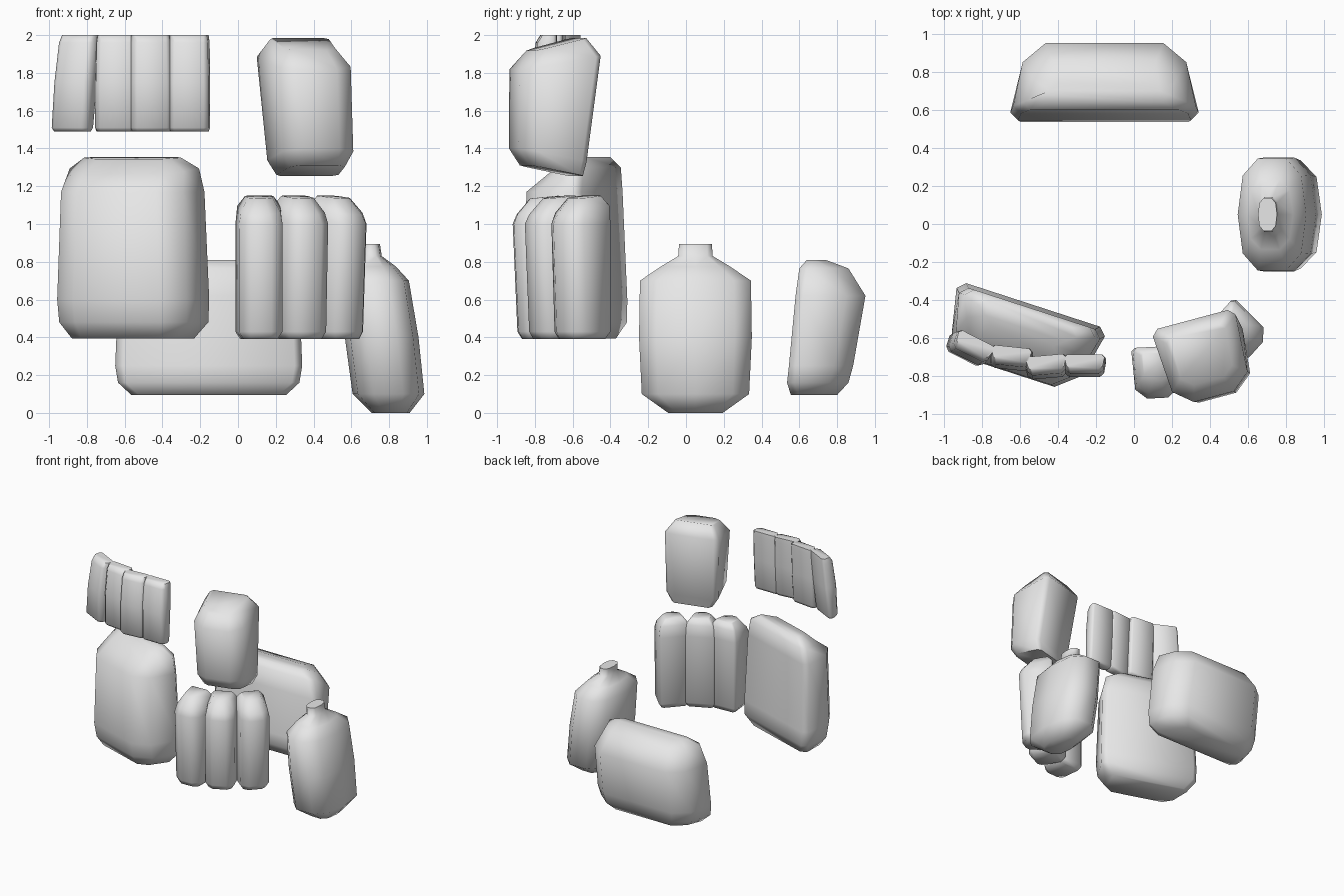
import bpy, bmesh, math
from mathutils import Matrix

if "Cube" in bpy.data.objects:
    bpy.data.objects.remove(bpy.data.objects["Cube"])

grey = bpy.data.materials.new("plain_grey")
grey.diffuse_color = (0.8, 0.8, 0.8, 1)
grey.use_nodes = True
grey.node_tree.nodes["Principled BSDF"].inputs["Base Color"].default_value = grey.diffuse_color


def loft(name, rings, loc, yaw=0, lean=0, angle=60):
    """Skin a stack of closed rings, turn it, then shear it sideways with height."""
    bm = bmesh.new()
    rows = [[bm.verts.new(p) for p in ring] for ring in rings]
    n = len(rows[0])
    for lo, hi in zip(rows, rows[1:]):
        for i in range(n):
            j = (i + 1) % n
            bm.faces.new((lo[i], lo[j], hi[j], hi[i]))
    bm.faces.new(rows[0][::-1])
    bm.faces.new(rows[-1])
    bm.transform(Matrix.Rotation(math.radians(yaw), 4, 'Z'))
    z_mid = (rings[0][0][2] + rings[-1][0][2]) / 2
    for v in bm.verts:
        v.co.x += loc[0] + lean * (v.co.z - z_mid)
        v.co.y += loc[1]
    bmesh.ops.recalc_face_normals(bm, faces=bm.faces)
    mesh = bpy.data.meshes.new(name)
    bm.to_mesh(mesh)
    bm.free()
    mesh.materials.append(grey)
    obj = bpy.data.objects.new(name, mesh)
    bpy.context.collection.objects.link(obj)
    bpy.ops.object.select_all(action='DESELECT')
    obj.select_set(True)
    bpy.context.view_layer.objects.active = obj
    bpy.ops.object.shade_smooth_by_angle(angle=math.radians(angle))
    return obj


def pouch_ring(z, w, back, front, c, slope=0, t=0.05):
    """Eight-sided section: flat back, sides tapering in, chamfered front."""
    e = min(0.04, 0.15 * w)
    half = [(w - e, back), (w, back - e), (w - t, front + c), (w - t - 1.2 * c, front)]
    pts = half + [(-x, y) for x, y in reversed(half)]
    return [(x, y, z + slope * (y - back)) for x, y in pts]


def pouch(name, sections, loc, yaw=0, lean=0, t=0.05):
    return loft(name, [pouch_ring(*s, t=t) for s in sections], loc, yaw, lean)


def oval_ring(z, rx, ry, sides=10, power=0.75):
    pts = []
    for i in range(sides):
        a = 2 * math.pi * i / sides
        c, s = math.cos(a), math.sin(a)
        pts.append((rx * math.copysign(abs(c) ** power, c),
                    ry * math.copysign(abs(s) ** power, s), z))
    return pts


# Wide pack at the back
pouch("back_pack", [
    (0.095, 0.41, -0.555, -0.80, 0.08),
    (0.16, 0.48, -0.535, -0.86, 0.10),
    (0.25, 0.495, -0.545, -0.885, 0.10),
    (0.62, 0.48, -0.58, -0.95, 0.10),
    (0.765, 0.43, -0.60, -0.86, 0.09),
    (0.81, 0.34, -0.64, -0.74, 0.04)], (-0.155, 0), yaw=180)

# Large bag on the left
pouch("large_bag", [
    (0.395, 0.34, -0.04, -0.30, 0.06),
    (0.48, 0.405, 0.0, -0.355, 0.10),
    (0.60, 0.41, 0.0, -0.375, 0.10),
    (1.17, 0.39, -0.02, -0.37, 0.10),
    (1.30, 0.36, -0.02, -0.25, 0.08, 0.15),
    (1.355, 0.27, -0.05, -0.17, 0.04, 0.1)], (-0.53, -0.425), yaw=-18)

# Tall pouch, upper right
pouch("tall_pouch", [
    (1.255, 0.17, -0.05, -0.33, 0.04, -0.2),
    (1.33, 0.215, -0.04, -0.39, 0.08, -0.2),
    (1.89, 0.225, 0.035, -0.385, 0.08, 0.17),
    (1.985, 0.16, -0.03, -0.30, 0.05, 0.25)],
    (0.33, -0.535), yaw=15, lean=-0.05, t=0.02)

# Three matching pouches curving round the right
for i, (x, y, yaw) in enumerate([(0.11, -0.645, 3), (0.28, -0.585, 25), (0.44, -0.48, 48)]):
    pouch(f"row_pouch_{i + 1}", [
        (0.39, 0.10, -0.02, -0.22, 0.03),
        (0.43, 0.125, 0.0, -0.245, 0.05),
        (1.00, 0.125, 0.0, -0.27, 0.05),
        (1.10, 0.115, 0.0, -0.25, 0.05, 0.2),
        (1.15, 0.075, -0.03, -0.18, 0.035, 0.1)], (x, y), yaw, t=0.01)

# Four thin pouches, upper left
for i, (x, y, yaw) in enumerate([(-0.835, -0.60, -27), (-0.64, -0.645, -6),
                                 (-0.465, -0.69, 5), (-0.26, -0.685, 0)]):
    pouch(f"thin_pouch_{i + 1}", [
        (1.49, 0.105, -0.035, -0.10, 0.015),
        (1.51, 0.113, -0.025, -0.12, 0.02),
        (1.75, 0.113, -0.01, -0.12, 0.02),
        (1.96, 0.11, 0.0, -0.10, 0.02),
        (2.0, 0.105, 0.0, -0.075, 0.015)], (x, y), yaw, lean=0.06 if i == 0 else 0, t=0.01)

# Leaning flask with a short neck
loft("flask", [oval_ring(*r) for r in [
    (0.0, 0.10, 0.15), (0.10, 0.19, 0.295), (0.40, 0.195, 0.31), (0.70, 0.18, 0.305),
    (0.775, 0.12, 0.19), (0.83, 0.052, 0.095), (0.895, 0.05, 0.09)]],
    (0.755, 0.05), lean=-0.12)
